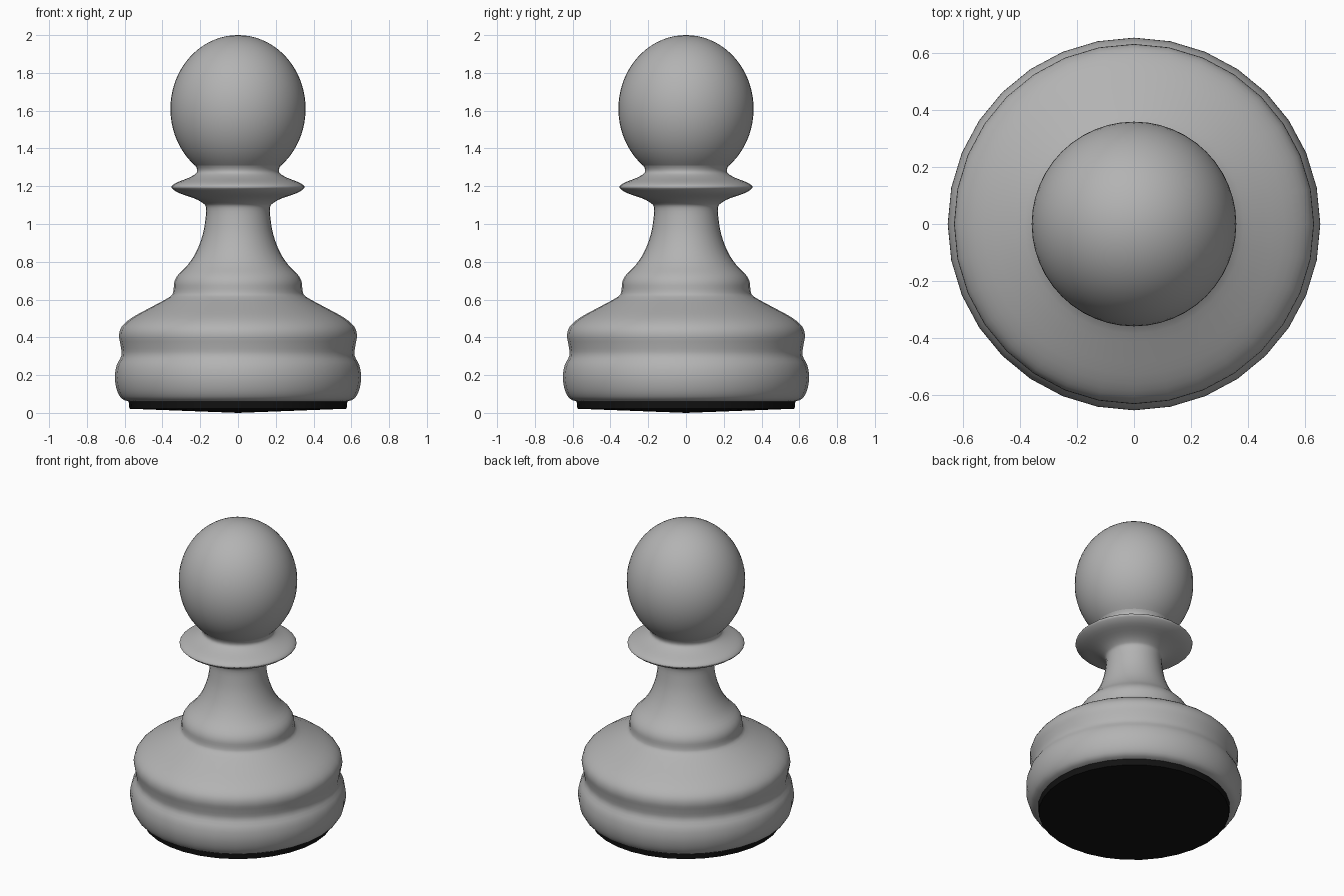
import bpy
import bmesh
from math import cos, sin, pi, radians
from mathutils import Vector

cube = bpy.data.objects.get("Cube")
if cube:
    bpy.data.objects.remove(cube, do_unlink=True)


def material(name, value):
    mat = bpy.data.materials.new(name)
    mat.use_nodes = True
    colour = (value, value, value, 1)
    mat.diffuse_color = colour
    shader = mat.node_tree.nodes["Principled BSDF"]
    shader.inputs["Base Color"].default_value = colour
    shader.inputs["Roughness"].default_value = 0.5
    return mat


def smooth_profile(points, steps=3):
    """Round a radius/height outline with a Catmull-Rom curve."""
    pts = [Vector(p) for p in points]
    pts = [pts[0]] + pts + [pts[-1]]
    out = []
    for a, b, c, d in zip(pts, pts[1:], pts[2:], pts[3:]):
        for i in range(steps):
            t = i / steps
            out.append(0.5 * (2 * b + (c - a) * t
                              + (2 * a - 5 * b + 4 * c - d) * t ** 2
                              + (3 * b - a - 3 * c + d) * t ** 3))
    return out + [pts[-1]]


def lathe(name, profile, mat, sides=32, sharp=40):
    """Turn a radius/height outline around the z axis."""
    bm = bmesh.new()
    verts = [bm.verts.new((r, 0, z)) for r, z in profile]
    edges = [bm.edges.new(pair) for pair in zip(verts, verts[1:])]
    bmesh.ops.spin(bm, geom=verts + edges, axis=(0, 0, 1), cent=(0, 0, 0),
                   angle=2 * pi, steps=sides)
    bmesh.ops.remove_doubles(bm, verts=bm.verts, dist=0.0005)
    bmesh.ops.recalc_face_normals(bm, faces=bm.faces)
    mesh = bpy.data.meshes.new(name)
    bm.to_mesh(mesh)
    bm.free()
    mesh.materials.append(mat)
    obj = bpy.data.objects.new(name, mesh)
    bpy.context.collection.objects.link(obj)
    bpy.ops.object.select_all(action='DESELECT')
    obj.select_set(True)
    bpy.context.view_layer.objects.active = obj
    bpy.ops.object.shade_smooth_by_angle(angle=radians(sharp))
    return obj


grey = material("grey", 0.45)
black = material("black", 0.006)

# Felt pad: a thin disc with a very shallow cone underneath
lathe("felt_pad", [(0, 0), (0.575, 0.022), (0.58, 0.07), (0, 0.07)], black)

# Turned base with two rounded bands and a sloping shoulder
base = [(0.575, 0.06), (0.615, 0.075), (0.641, 0.12), (0.652, 0.185),
        (0.643, 0.25), (0.617, 0.305), (0.622, 0.36), (0.63, 0.41),
        (0.615, 0.457), (0.56, 0.505), (0.45, 0.565), (0.36, 0.615),
        (0.342, 0.645)]

# Foot ring and concave stem
stem = [(0.338, 0.69), (0.318, 0.73), (0.265, 0.785), (0.22, 0.855),
        (0.188, 0.94), (0.173, 1.02), (0.169, 1.085)]

# Flared collar and neck
collar = [(0.185, 1.11), (0.23, 1.135), (0.31, 1.163), (0.348, 1.187),
          (0.351, 1.2), (0.325, 1.219), (0.26, 1.245), (0.222, 1.268),
          (0.217, 1.29), (0.228, 1.313)]
lathe("body", [(0, 0.06)] + smooth_profile(base + stem + collar), grey, sharp=60)

# Egg-shaped head, open where it meets the neck
head = []
rings = 28
for i in range(rings + 1):
    a = -0.88 + (pi / 2 + 0.88) * i / rings
    head.append((0.358 * cos(a), 1.61 + 0.39 * sin(a)))
lathe("head", head, grey, sides=48)
